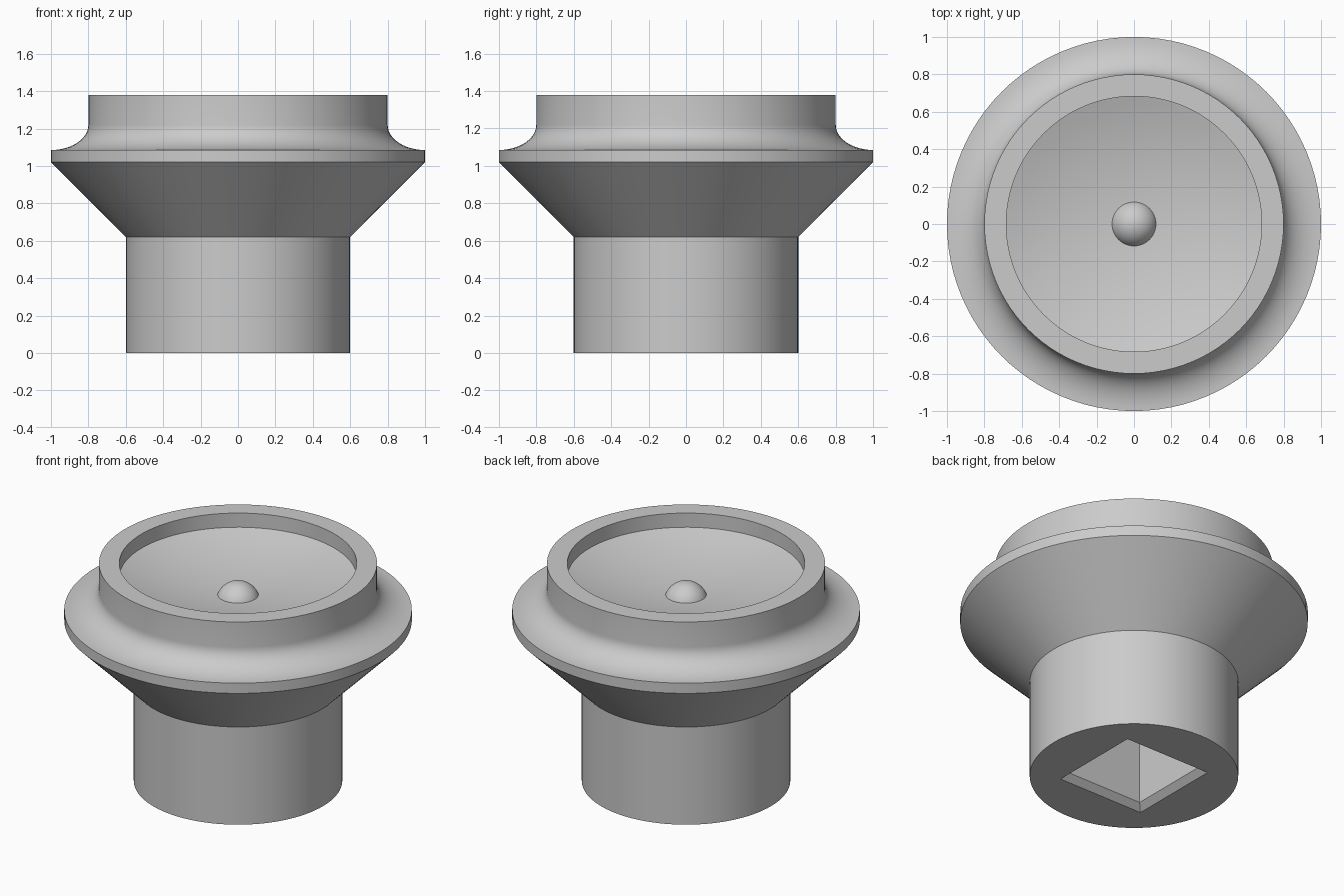
import bpy, bmesh, math

if "Cube" in bpy.data.objects:
    bpy.data.objects.remove(bpy.data.objects["Cube"])

SEG = 96

metal = bpy.data.materials.new("light grey")
metal.diffuse_color = (0.6, 0.6, 0.6, 1)
metal.use_nodes = True
metal.node_tree.nodes["Principled BSDF"].inputs["Base Color"].default_value = metal.diffuse_color


def lathe(name, profile):
    """Revolve (radius, z) points around z; points on the axis become poles."""
    bm = bmesh.new()
    rings = []
    for r, z in profile:
        if r < 1e-6:
            rings.append([bm.verts.new((0, 0, z))] * SEG)
        else:
            rings.append([bm.verts.new((r * math.cos(a), r * math.sin(a), z))
                          for a in (2 * math.pi * i / SEG for i in range(SEG))])
    for lo, hi in zip(rings, rings[1:]):
        for i in range(SEG):
            j = (i + 1) % SEG
            quad = list(dict.fromkeys([lo[i], lo[j], hi[j], hi[i]]))
            bm.faces.new(quad)
    return make_object(name, bm)


def make_object(name, bm):
    bmesh.ops.recalc_face_normals(bm, faces=bm.faces)
    mesh = bpy.data.meshes.new(name)
    bm.to_mesh(mesh)
    bm.free()
    mesh.materials.append(metal)
    ob = bpy.data.objects.new(name, mesh)
    bpy.context.collection.objects.link(ob)
    return ob


def activate(ob):
    bpy.ops.object.select_all(action='DESELECT')
    ob.select_set(True)
    bpy.context.view_layer.objects.active = ob


# Body: stem, flared cone, flange band, concave fillet, rim, shallow dish
profile = [(0, 0), (0.6, 0), (0.6, 0.62), (1.0, 1.02), (1.0, 1.085)]
for k in range(1, 13):
    t = math.pi / 2 * k / 12
    profile.append((1 - 0.2 * math.sin(t), 1.22 - 0.135 * math.cos(t)))
profile += [(0.8, 1.38), (0.683, 1.38)]
edge_z, sag, dish_r = 1.29, 0.112, 0.683
sphere_r = (dish_r ** 2 + sag ** 2) / (2 * sag)
for k in range(13):
    r = dish_r * (1 - k / 12)
    drop = math.sqrt(sphere_r ** 2 - r ** 2) - (sphere_r - sag)
    profile.append((r, edge_z - drop))
body = lathe("body", profile)

# Square socket in the underside, with a chamfered mouth
bm = bmesh.new()
rings = []
for h, z in ((0.34, -0.04), (0.263, 0.037), (0.263, 0.5)):
    rings.append([bm.verts.new((sx * h, sy * h, z))
                  for sx, sy in ((-1, -1), (1, -1), (1, 1), (-1, 1))])
for lo, hi in zip(rings, rings[1:]):
    for i in range(4):
        j = (i + 1) % 4
        bm.faces.new((lo[i], lo[j], hi[j], hi[i]))
bm.faces.new(rings[0])
bm.faces.new(rings[-1])
cutter = make_object("socket_cutter", bm)
cutter.hide_render = True

mod = body.modifiers.new("socket", 'BOOLEAN')
mod.operation = 'DIFFERENCE'
mod.solver = 'EXACT'
mod.object = cutter
activate(body)
bpy.ops.object.modifier_apply(modifier=mod.name)
bpy.data.objects.remove(cutter)

# Small domed knob in the middle of the dish
R, cz = 0.127, 1.133
knob = lathe("knob", [(R * math.cos(t), cz + R * math.sin(t))
                      for t in (math.radians(20 + 70 * k / 12) for k in range(13))])

for ob in (body, knob):
    activate(ob)
    bpy.ops.object.shade_smooth_by_angle(angle=math.radians(30))
